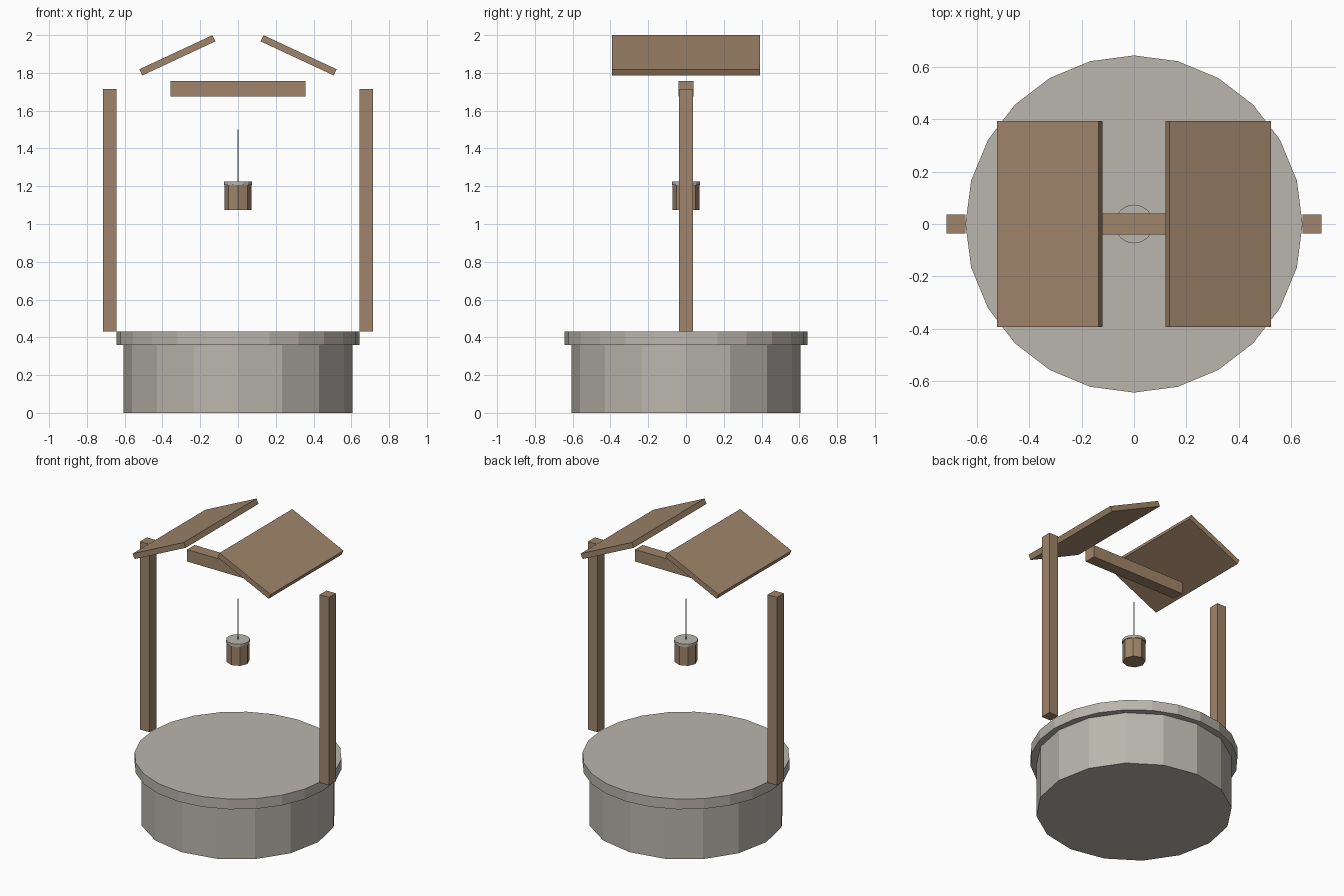
import bpy
from math import radians

cube = bpy.data.objects.get("Cube")
if cube:
    bpy.data.objects.remove(cube, do_unlink=True)


def material(name, rgb):
    m = bpy.data.materials.new(name)
    m.use_nodes = True
    m.diffuse_color = (*rgb, 1)
    m.node_tree.nodes["Principled BSDF"].inputs["Base Color"].default_value = (*rgb, 1)
    return m


WOOD = material("weathered wood", (0.35, 0.235, 0.145))
STONE = material("warm grey stone", (0.49, 0.465, 0.42))


def finish(name, mat):
    obj = bpy.context.object
    obj.name = name
    obj.data.materials.append(mat)
    return obj


def box(name, mat, center, size, tilt=0):
    bpy.ops.mesh.primitive_cube_add(size=1, location=center, rotation=(0, radians(tilt), 0))
    bpy.context.object.scale = size
    return finish(name, mat)


def drum(name, mat, sides, radius, bottom, top):
    bpy.ops.mesh.primitive_cylinder_add(vertices=sides, radius=radius, depth=top - bottom,
                                        location=(0, 0, (top + bottom) / 2))
    return finish(name, mat)


# Stone well: wall and wider rim slab
drum("well_wall", STONE, 16, 0.607, 0, 0.36)
drum("well_rim", STONE, 24, 0.643, 0.36, 0.43)

# Posts and roof panels on both sides
for side, x in (("left", 1), ("right", -1)):
    box(side + "_post", WOOD, (x * 0.679, 0, 1.0725), (0.071, 0.073, 1.285))
    box(side + "_roof_panel", WOOD, (x * 0.321, 0, 1.893), (0.427, 0.786, 0.036), x * 25)

# Crossbar under the roof
box("crossbar", WOOD, (0, 0, 1.716), (0.714, 0.08, 0.082))

# Hanging bucket with its lid and rope
drum("bucket", WOOD, 8, 0.071, 1.074, 1.206)
drum("bucket_lid", STONE, 16, 0.074, 1.206, 1.224)
drum("rope", STONE, 6, 0.0036, 1.224, 1.5)
